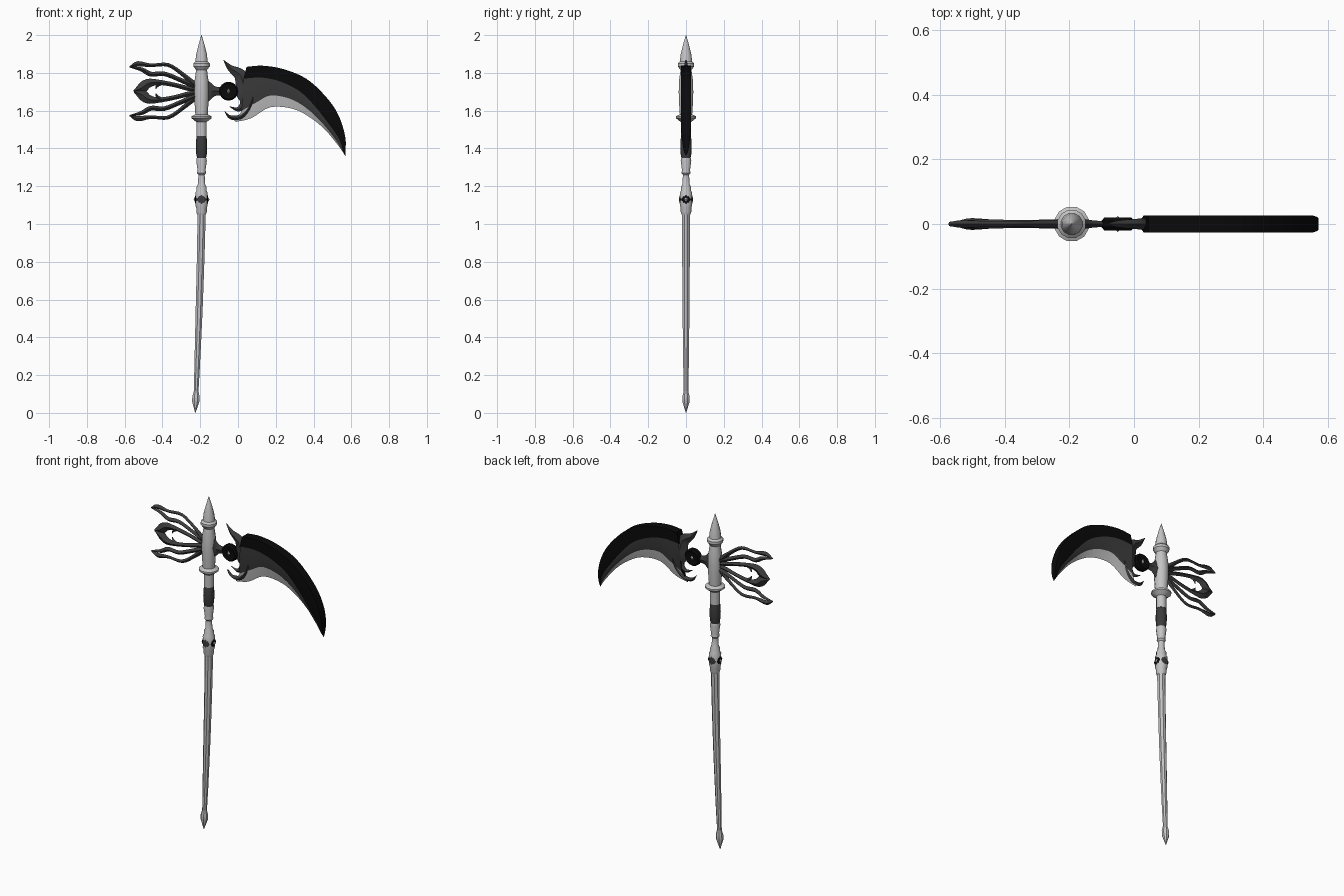
import bpy, bmesh, math
from mathutils import Vector

cube = bpy.data.objects.get("Cube")
if cube:
    bpy.data.objects.remove(cube)


def material(name, v):
    m = bpy.data.materials.new(name)
    m.use_nodes = True
    m.diffuse_color = (v, v, v, 1)
    m.node_tree.nodes["Principled BSDF"].inputs["Base Color"].default_value = (v, v, v, 1)
    return m


SILVER = material("silver", 0.55)
DARK = material("dark_grey", 0.045)
BLACK = material("black", 0.003)
MID_Z = 1.703
parts = []


def finish(name, bm, *mats):
    bmesh.ops.remove_doubles(bm, verts=bm.verts, dist=0.0003)
    bmesh.ops.recalc_face_normals(bm, faces=bm.faces)
    mesh = bpy.data.meshes.new(name)
    bm.to_mesh(mesh)
    bm.free()
    for m in mats:
        mesh.materials.append(m)
    ob = bpy.data.objects.new(name, mesh)
    bpy.context.collection.objects.link(ob)
    parts.append(ob)
    return ob


def spline(points, steps=4):
    """Catmull-Rom curve through the points."""
    p = [Vector(q) for q in points]
    p = [2 * p[0] - p[1]] + p + [2 * p[-1] - p[-2]]
    out = []
    for a, b, c, d in zip(p, p[1:], p[2:], p[3:]):
        for i in range(steps):
            t = i / steps
            out.append(0.5 * (2 * b + (c - a) * t + (2 * a - 5 * b + 4 * c - d) * t * t
                              + (3 * b - a - 3 * c + d) * t ** 3))
    return out + [p[-2]]


def loft(bm, rings, caps=True, mat_rule=None):
    loops = [[bm.verts.new(v) for v in r] for r in rings]
    n = len(loops[0])
    for a, b in zip(loops, loops[1:]):
        for k in range(n):
            f = bm.faces.new((a[k], a[(k + 1) % n], b[(k + 1) % n], b[k]))
            if mat_rule:
                f.material_index = mat_rule(k)
    if caps:
        bm.faces.new(loops[0])
        bm.faces.new(loops[-1])


def axis_x(z):
    """The pole sweeps gently to one side below the knot."""
    return -0.193 - 0.033 * (max(0, 1.05 - z) / 1.05) ** 1.3


def lathe(name, profile, mat, sides=12):
    bm = bmesh.new()
    rings = []
    for z, r in profile:
        angles = [math.tau * (k + 0.5) / sides for k in range(sides)]
        rings.append([(axis_x(z) + r * math.cos(a), r * math.sin(a), z) for a in angles])
    loft(bm, rings)
    finish(name, bm, mat)


def ribbon(name, points, thick, flip=False):
    """Blade-like strip with a diamond section; points are x, z, half width."""
    bm = bmesh.new()
    pts = spline(points)
    widest = max(p[2] for p in pts)
    rings = []
    for i, (x, z, w) in enumerate(pts):
        a, b = pts[max(0, i - 1)], pts[min(len(pts) - 1, i + 1)]
        d = Vector((b[0] - a[0], b[1] - a[1])).normalized()
        w = max(w, 0.001)
        t = thick * math.sqrt(w / widest)
        ring = [(x - d.y * w, 0, z + d.x * w), (x, t, z), (x + d.y * w, 0, z - d.x * w), (x, -t, z)]
        rings.append([(u, y, 2 * MID_Z - v if flip else v) for u, y, v in ring])
    loft(bm, rings)
    finish(name, bm, DARK)


def gem(name, centre, rx, ry, rz, mat):
    """Eight-faced cut stone."""
    bm = bmesh.new()
    c = Vector(centre)
    eq = [c + Vector(v) for v in ((rx, 0, 0), (0, 0, rz), (-rx, 0, 0), (0, 0, -rz))]
    loft(bm, [[c + Vector((0, -ry, 0))] * 4, eq, [c + Vector((0, ry, 0))] * 4], caps=False)
    bmesh.ops.dissolve_degenerate(bm, dist=0.0001, edges=bm.edges)
    finish(name, bm, mat)


# Handle, from pommel to spear tip
lathe("pommel", [(0, 0.001), (0.06, 0.021), (0.085, 0.021), (0.12, 0.012)], SILVER, 8)
lathe("pole", [(0.11, 0.013), (0.25, 0.016), (0.4, 0.018), (0.55, 0.02), (0.7, 0.021),
               (0.85, 0.022), (1.0, 0.023), (1.07, 0.024)], SILVER, 8)
lathe("knot", [(1.05, 0.024), (1.065, 0.029), (1.085, 0.029), (1.1, 0.034), (1.13, 0.032),
               (1.165, 0.034), (1.175, 0.028), (1.195, 0.028), (1.21, 0.02), (1.26, 0.017),
               (1.27, 0.025), (1.285, 0.022), (1.335, 0.029), (1.35, 0.026)], SILVER)
lathe("grip", [(1.345, 0.024), (1.37, 0.029), (1.41, 0.031), (1.45, 0.029), (1.475, 0.025)], DARK)
lathe("upper_socket", [(1.465, 0.028), (1.54, 0.028), (1.55, 0.042), (1.56, 0.055),
                       (1.57, 0.055), (1.58, 0.034), (1.64, 0.038), (1.7, 0.04),
                       (1.76, 0.038), (1.815, 0.03), (1.835, 0.045), (1.85, 0.045),
                       (1.86, 0.034), (1.9, 0.029), (1.95, 0.016), (2.0, 0.001)], SILVER)

# Knot stones on four sides
for side in (-1, 1):
    gem("knot_stone", (-0.193, side * 0.03, 1.13), 0.026, 0.008, 0.036, DARK)
    gem("knot_side_stone", (-0.193 + side * 0.03, 0, 1.13), 0.008, 0.026, 0.036, BLACK)
    gem("knot_bead", (-0.193 + side * 0.036, 0, 1.13), 0.006, 0.01, 0.012, SILVER)

# Openwork petals opposite the blade
UPPER = [(-0.2, 1.72, 0.02), (-0.24, 1.745, 0.017), (-0.29, 1.79, 0.011), (-0.37, 1.842, 0.01),
         (-0.46, 1.84, 0.009), (-0.53, 1.848, 0.014), (-0.573, 1.832, 0.003)]
LOWER = [(-0.2, 1.72, 0.018), (-0.24, 1.735, 0.015), (-0.3, 1.76, 0.012), (-0.39, 1.795, 0.012),
         (-0.46, 1.793, 0.013), (-0.51, 1.818, 0.011), (-0.573, 1.832, 0.003)]
MIDDLE = [(-0.2, 1.71, 0.015), (-0.26, 1.717, 0.013), (-0.34, 1.737, 0.012), (-0.42, 1.75, 0.014),
          (-0.475, 1.745, 0.024), (-0.51, 1.72, 0.027), (-0.552, 1.704, 0.003)]
PRONG = [(-0.40, 1.75, 0.012), (-0.425, 1.735, 0.009), (-0.435, 1.715, 0.001)]
ROOT = [(-0.2, 1.66, 0.01), (-0.22, 1.703, 0.025), (-0.2, 1.76, 0.01)]
ribbon("petal_root", ROOT, 0.014)
for flip in (False, True):
    ribbon("outer_petal_edge", UPPER, 0.014, flip)
    ribbon("outer_petal_inner_edge", LOWER, 0.016, flip)
    ribbon("middle_petal", MIDDLE, 0.018, flip)
    ribbon("middle_petal_prong", PRONG, 0.01, flip)

# Neck, ring and set stone
ribbon("neck", [(-0.19, 1.703, 0.075), (-0.15, 1.703, 0.05), (-0.12, 1.703, 0.025),
                (-0.07, 1.703, 0.022)], 0.018)
bm = bmesh.new()
rings = []
for r, y in ((0.03, -0.016), (0.042, -0.02), (0.05, -0.01), (0.05, 0.01), (0.042, 0.02), (0.03, 0.016)):
    rings.append([(-0.05 + r * math.cos(a), y, MID_Z + r * math.sin(a))
                  for a in [math.tau * k / 16 for k in range(16)]])
loft(bm, rings)
finish("stone_ring", bm, BLACK)
gem("set_stone", (-0.05, 0, MID_Z), 0.026, 0.025, 0.042, SILVER)

# Guard with horn and claws
ribbon("guard_horn", [(-0.077, 1.868, 0.001), (-0.04, 1.825, 0.017), (0.01, 1.79, 0.033),
                      (0.028, 1.74, 0.04), (0.035, 1.69, 0.045), (0.035, 1.64, 0.025),
                      (0.0, 1.607, 0.012), (-0.045, 1.622, 0.001)], 0.019)
ribbon("guard_claw", [(-0.07, 1.595, 0.001), (-0.04, 1.565, 0.01), (0.01, 1.565, 0.014),
                      (0.05, 1.60, 0.017), (0.075, 1.65, 0.022), (0.08, 1.71, 0.01)], 0.018)

# Curved blade: spine, ridge, bevel line and cutting edge
SPINE = [(0.045, 1.832), (0.13, 1.838), (0.24, 1.82), (0.36, 1.77), (0.46, 1.68),
         (0.53, 1.58), (0.568, 1.46), (0.568, 1.36)]
RIDGE = [(0.03, 1.77), (0.13, 1.775), (0.23, 1.752), (0.33, 1.70), (0.41, 1.62),
         (0.48, 1.53), (0.535, 1.45), (0.568, 1.36)]
BEVEL = [(0.02, 1.60), (0.10, 1.645), (0.17, 1.68), (0.27, 1.665), (0.36, 1.615),
         (0.45, 1.53), (0.525, 1.435), (0.568, 1.36)]
EDGE = [(-0.015, 1.54), (0.07, 1.56), (0.17, 1.618), (0.29, 1.61), (0.38, 1.565),
        (0.46, 1.50), (0.535, 1.41), (0.568, 1.36)]
lines = [spline(c) for c in (SPINE, RIDGE, BEVEL, EDGE)]
rings = []
count = len(lines[0])
for i, (s, r, b, e) in enumerate(zip(*lines)):
    t = 0.026 * min(1, math.sqrt((count - 1 - i) / 6))
    front = [(s.x, -t, s.y), (r.x, -t, r.y), (b.x, -t * 0.5, b.y)]
    back = [(x, -y, z) for x, y, z in reversed(front)]
    rings.append(front + [(e.x, 0, e.y)] + back)
bm = bmesh.new()
loft(bm, rings, mat_rule=lambda k: (0, 1, 2, 2, 1, 0, 0)[k])
finish("blade", bm, BLACK, DARK, SILVER)

# Smooth shading with crisp edges
bpy.ops.object.select_all(action='DESELECT')
for ob in parts:
    ob.select_set(True)
bpy.context.view_layer.objects.active = parts[0]
bpy.ops.object.shade_smooth_by_angle(angle=math.radians(35))
